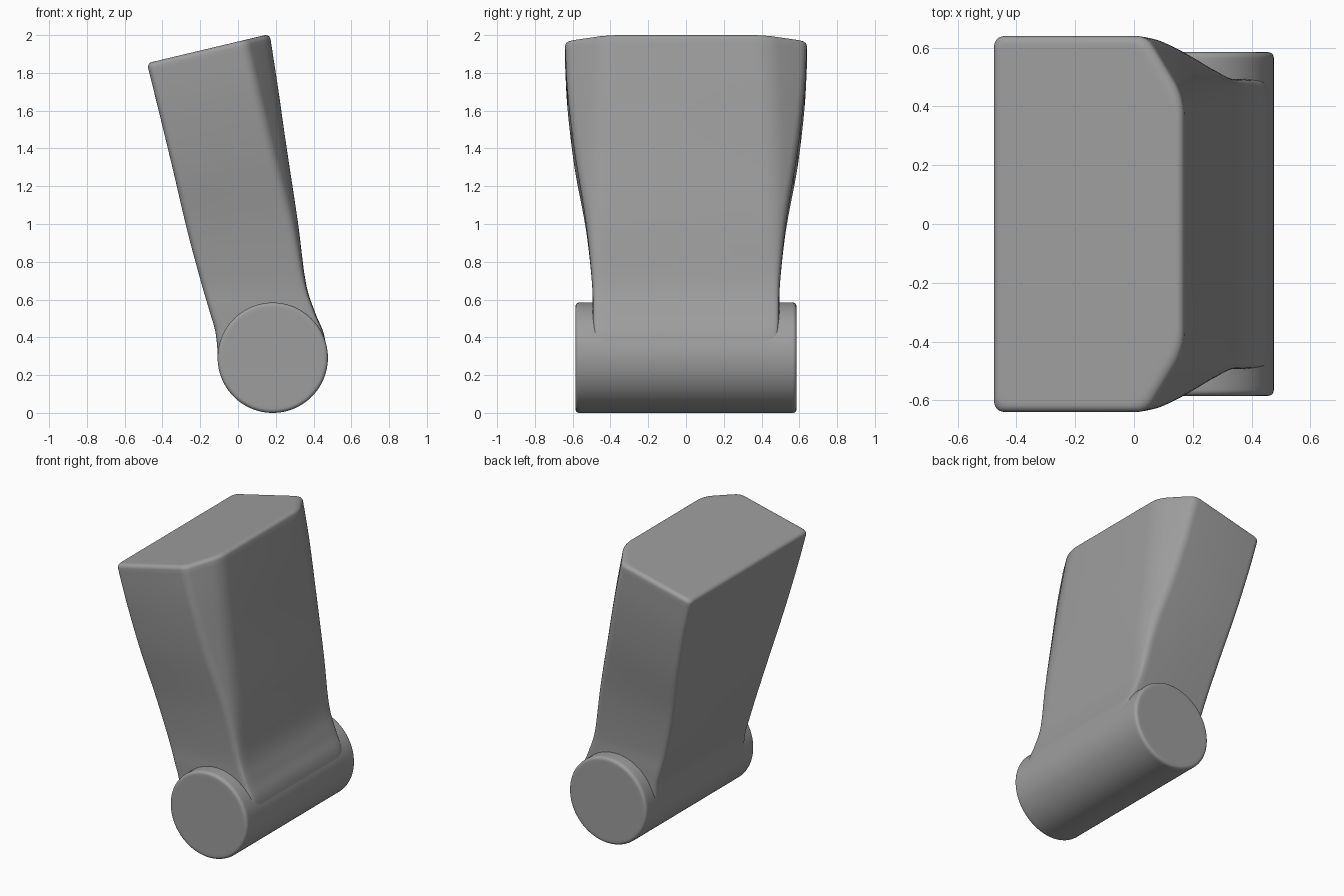
import bpy, bmesh, math
from mathutils import Vector

if "Cube" in bpy.data.objects:
    bpy.data.objects.remove(bpy.data.objects["Cube"])

grey = bpy.data.materials.new("dark_grey")
grey.diffuse_color = (0.34, 0.34, 0.34, 1)
grey.use_nodes = True
grey.node_tree.nodes["Principled BSDF"].inputs["Base Color"].default_value = grey.diffuse_color


def finish(bm, name):
    bmesh.ops.recalc_face_normals(bm, faces=bm.faces[:])
    me = bpy.data.meshes.new(name)
    bm.to_mesh(me)
    bm.free()
    me.materials.append(grey)
    ob = bpy.data.objects.new(name, me)
    bpy.context.collection.objects.link(ob)
    bpy.ops.object.select_all(action='DESELECT')
    bpy.context.view_layer.objects.active = ob
    ob.select_set(True)
    bpy.ops.object.shade_smooth_by_angle(angle=math.radians(40))
    return ob


def skin(bm, rings):
    """Bridge closed rings of equal size and cap both ends."""
    n = len(rings[0])
    for a, b in zip(rings, rings[1:]):
        for i in range(n):
            j = (i + 1) % n
            bm.faces.new((a[i], a[j], b[j], b[i]))
    bm.faces.new(rings[0])
    bm.faces.new(rings[-1])


def rounded(points, radii, seg=6):
    """Round the corners of a polygon with a curve of fixed point count."""
    out = []
    for i, p in enumerate(points):
        a, b = points[i - 1] - p, points[(i + 1) % len(points)] - p
        pa = p + a.normalized() * min(radii[i], a.length * 0.45)
        pb = p + b.normalized() * min(radii[i], b.length * 0.45)
        for k in range(seg + 1):
            t = k / seg
            out.append(pa * (1 - t) ** 2 + p * 2 * t * (1 - t) + pb * t * t)
    return out


def smooth_rows(rows, steps=6):
    """Catmull-Rom interpolation between section rows."""
    out = []
    for i in range(len(rows) - 1):
        quad = [rows[max(i - 1, 0)], rows[i], rows[i + 1], rows[min(i + 2, len(rows) - 1)]]
        for k in range(steps):
            t = k / steps
            out.append([0.5 * (2 * b + (c - a) * t + (2 * a - 5 * b + 4 * c - d) * t * t
                               + (3 * b - a - 3 * c + d) * t ** 3) for a, b, c, d in zip(*quad)])
    return out + [list(rows[-1])]


# Arm sections: left x, left z, right x, right z, half width, chamfer x, chamfer y
sections = [
    (-0.104, 0.27, 0.475, 0.29, 0.492, 0.020, 0.02),
    (-0.118, 0.42, 0.454, 0.42, 0.492, 0.020, 0.02),
    (-0.148, 0.53, 0.409, 0.53, 0.494, 0.020, 0.02),
    (-0.195, 0.69, 0.359, 0.69, 0.498, 0.020, 0.03),
    (-0.270, 0.97, 0.317, 1.01, 0.530, 0.035, 0.07),
    (-0.345, 1.29, 0.258, 1.40, 0.590, 0.080, 0.13),
    (-0.420, 1.60, 0.212, 1.72, 0.627, 0.110, 0.18),
    (-0.476, 1.826, 0.172, 1.98, 0.640, 0.130, 0.21),
]
rows = smooth_rows(sections)

# Rounded rim at the top of the arm, then one ring on the flat top
rim = 0.026
top = sections[-1]
along = Vector((top[2] - top[0], top[3] - top[1])).normalized()
edge = [(rim * (1 - math.cos(k * math.pi / 10)), rim * math.sin(k * math.pi / 10))
        for k in range(1, 6)] + [(rim + 0.012, rim)]
for inset, rise in edge:
    up = Vector((-along.y, along.x)) * rise
    l = Vector(top[0:2]) + along * inset + up
    r = Vector(top[2:4]) - along * inset + up
    rows.append([l.x, l.y, r.x, r.y, top[4] - inset, top[5], top[6]])

# Arm
bm = bmesh.new()
rings = []
for lx, lz, rx, rz, w, c, d in rows:
    length = math.hypot(rx - lx, rz - lz)
    half = [(0, w), (length - c, w), (length, w - d)]
    pts = [Vector(p) for p in half] + [Vector((s, -y)) for s, y in reversed(half)]
    outline = rounded(pts, [0.04, 0.04, 0.07, 0.07, 0.04, 0.04])
    rings.append([bm.verts.new((lx + (rx - lx) * p.x / length, p.y,
                                lz + (rz - lz) * p.x / length)) for p in outline])
skin(bm, rings)
finish(bm, "arm")

# Pivot barrel with softened rims
bm = bmesh.new()
rim = 0.02
end = [(0.255, 0.585)] + [(0.292 - rim + rim * math.sin(a), 0.565 + rim * math.cos(a))
                          for a in (k * math.pi / 10 for k in range(6))] + [(0.292, 0.55)]
profile = [(r, -y) for r, y in end] + end[::-1]
seg = 96
turns = [2 * math.pi * i / seg for i in range(seg)]
skin(bm, [[bm.verts.new((0.184 + r * math.cos(t), y, 0.292 + r * math.sin(t)))
           for t in turns] for r, y in profile])
finish(bm, "pivot_barrel")
